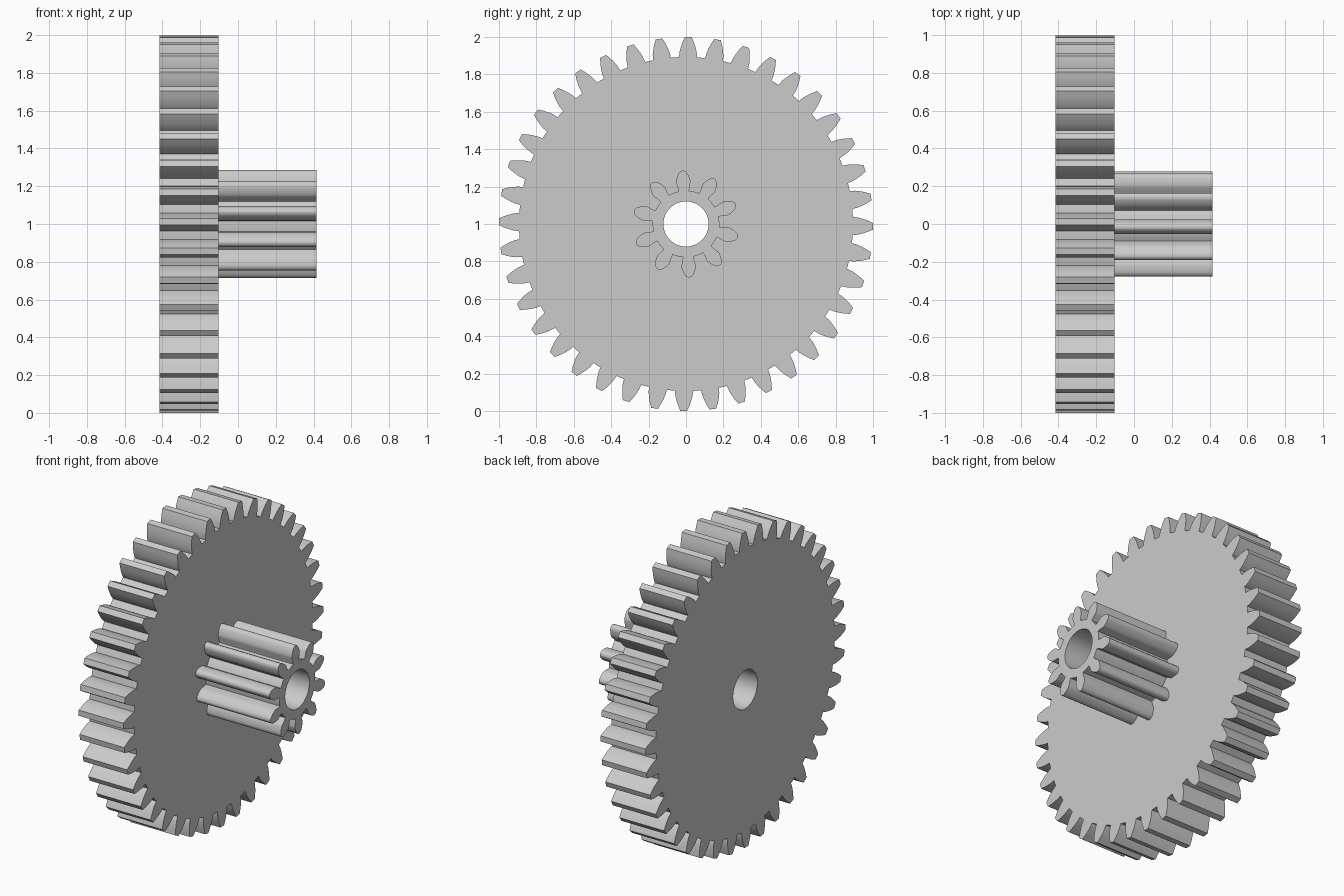
import bpy, bmesh
from math import sin, cos, tan, acos, pi, radians

cube = bpy.data.objects.get("Cube")
if cube:
    bpy.data.objects.remove(cube, do_unlink=True)

CENTRE_Z = 1.0
BORE = 0.121
MODULE = 1 / 21          # shared by both gears, so that they mesh with like teeth
PRESSURE = radians(20)

grey = bpy.data.materials.new("plain grey")
grey.use_nodes = True
grey.diffuse_color = (0.6, 0.6, 0.6, 1)
grey.node_tree.nodes["Principled BSDF"].inputs["Base Color"].default_value = (0.6, 0.6, 0.6, 1)


def involute(a):
    return tan(a) - a


def gear_outline(teeth, turn, steps, undercut):
    """Radius and angle pairs around an involute gear."""
    pitch = MODULE * teeth / 2
    tip, root, base = pitch + MODULE, pitch - 1.25 * MODULE, pitch * cos(PRESSURE)
    start = max(base, root)
    half = pi / (2 * teeth) + involute(PRESSURE)
    flank = []
    if root < base:                      # narrow foot below the base circle
        flank.append((root, half * undercut))
        if base - root > 0.02:
            flank.append((root + (base - root) * 0.4, half * 0.9))
    for i in range(steps + 1):
        r = start + (tip - start) * i / steps
        flank.append((r, half - involute(acos(min(1, base / r)))))
    if undercut != 1:                    # soften the tip corners
        a = flank[-1][1]
        flank[-1] = (tip - 0.0045, a)
        flank += [(tip - 0.0012, a * 0.7), (tip, a * 0.3)]
    foot = flank[0][1]
    gap = 2 * pi / teeth - 2 * foot
    outline = []
    for k in range(teeth):
        mid = turn + k * 2 * pi / teeth
        outline += [(r, mid - a) for r, a in flank]
        outline += [(r, mid + a) for r, a in reversed(flank)]
        outline += [(root, mid + foot + gap * f) for f in (1 / 3, 2 / 3)]
    return outline


def build_gear(name, x0, x1, outline, back_cap=True):
    """Extrude a toothed outline with a round bore along x."""
    bm = bmesh.new()
    bore = [(BORE, 2 * pi * i / 64) for i in range(64)]
    rings = {}
    for x in (x0, x1):
        edges = []
        for key, loop in (("teeth", outline), ("bore", bore)):
            vs = [bm.verts.new((x, r * sin(a), CENTRE_Z + r * cos(a))) for r, a in loop]
            edges += [bm.edges.new((vs[i - 1], vs[i])) for i in range(len(vs))]
            rings[key, x] = vs
        if x == x1 or back_cap:
            side = 1 if x == x1 else -1
            bmesh.ops.triangle_fill(bm, edges=edges, use_beauty=True, normal=(side, 0, 0))
    # walls of the teeth and of the bore
    for key in ("teeth", "bore"):
        a, b = rings[key, x0], rings[key, x1]
        for i in range(len(a)):
            quad = (a[i - 1], a[i], b[i], b[i - 1])
            bm.faces.new(quad)
    bmesh.ops.recalc_face_normals(bm, faces=bm.faces)
    mesh = bpy.data.meshes.new(name)
    bm.to_mesh(mesh)
    bm.free()
    mesh.materials.append(grey)
    obj = bpy.data.objects.new(name, mesh)
    bpy.context.collection.objects.link(obj)
    bpy.ops.object.select_all(action="DESELECT")
    obj.select_set(True)
    bpy.context.view_layer.objects.active = obj
    bpy.ops.object.shade_smooth_by_angle(angle=radians(30))
    return obj


# wide wheel, then the small pinion standing on its face
build_gear("large_gear", -0.415, -0.102, gear_outline(40, radians(0.7), 4, 1))
build_gear("small_pinion", -0.102, 0.415, gear_outline(10, radians(-3.6), 8, 0.92), back_cap=False)
